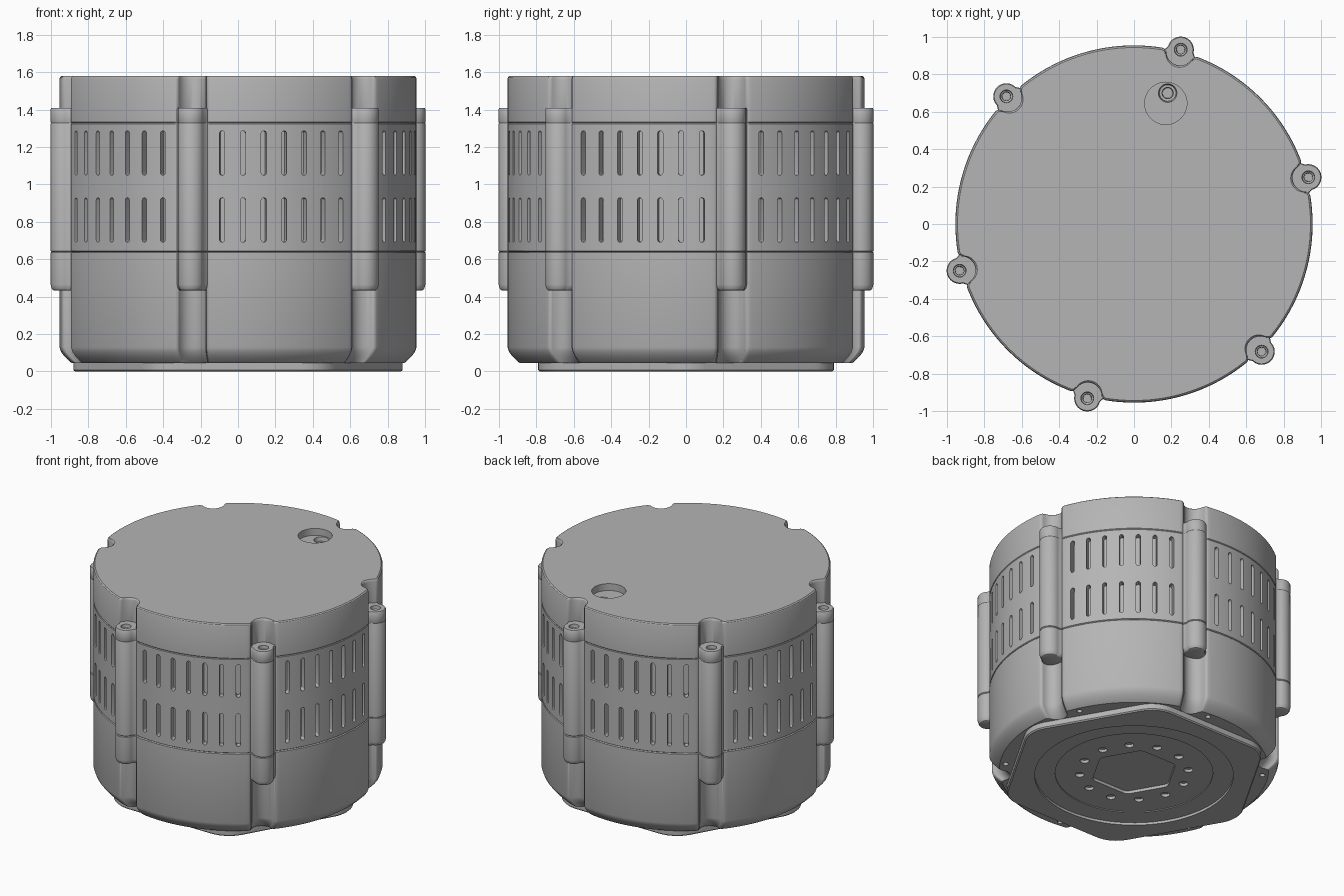
import bpy, bmesh
from math import sin, cos, pi, radians, sqrt
from mathutils import Vector, Matrix

cube = bpy.data.objects.get("Cube")
if cube:
    bpy.data.objects.remove(cube, do_unlink=True)

grey = bpy.data.materials.new("neutral grey")
grey.use_nodes = True
GREY = (0.46, 0.46, 0.46, 1)
grey.diffuse_color = GREY
grey.node_tree.nodes["Principled BSDF"].inputs["Base Color"].default_value = GREY

R = 0.955                     # body radius
LUG_D = 0.965                 # lug centre distance
LUG_ANGLES = [radians(15 + 60 * i) for i in range(6)]


# ---- helpers ----
def arc(cx, cy, r, a0, a1, n):
    """Points on an arc, angles in degrees."""
    steps = [radians(a0 + (a1 - a0) * i / n) for i in range(n + 1)]
    return [(cx + r * cos(a), cy + r * sin(a)) for a in steps]


def circle(r, n=32, cx=0, cy=0):
    return arc(cx, cy, r, 0, 360, n)[:-1]


def rounded_hex(apothem, fillet):
    d = (apothem - fillet) / cos(pi / 6)
    pts = []
    for a in range(0, 360, 60):
        pts += arc(d * cos(radians(a)), d * sin(radians(a)), fillet, a - 30, a + 30, 8)
    return pts


def loft(bm, outline, levels, matrix=Matrix()):
    """Stack scaled copies of an outline; levels are (z, scale)."""
    rings = [[bm.verts.new(matrix @ Vector((x * s, y * s, z))) for x, y in outline]
             for z, s in levels]
    n = len(outline)
    for low, high in zip(rings, rings[1:]):
        for i in range(n):
            j = (i + 1) % n
            bm.faces.new((low[i], low[j], high[j], high[i]))
    bm.faces.new(rings[0][::-1])
    bm.faces.new(rings[-1])


def finish(name, bm):
    bmesh.ops.recalc_face_normals(bm, faces=bm.faces)
    mesh = bpy.data.meshes.new(name)
    bm.to_mesh(mesh)
    bm.free()
    mesh.materials.append(grey)
    obj = bpy.data.objects.new(name, mesh)
    bpy.context.collection.objects.link(obj)
    return obj


def cut(obj, shapes):
    """Subtract (outline, levels, matrix) shapes from an object."""
    bm = bmesh.new()
    for shape in shapes:
        loft(bm, *shape)
    cutter = finish("cutter", bm)
    cutter.hide_render = True
    mod = obj.modifiers.new("cut", 'BOOLEAN')
    mod.operation = 'DIFFERENCE'
    mod.solver = 'EXACT'
    mod.object = cutter
    bpy.context.view_layer.objects.active = obj
    bpy.ops.object.modifier_apply(modifier=mod.name)
    bpy.data.objects.remove(cutter, do_unlink=True)


def smooth(obj):
    bpy.ops.object.select_all(action='DESELECT')
    obj.select_set(True)
    bpy.context.view_layer.objects.active = obj
    bpy.ops.object.shade_smooth_by_angle(angle=radians(32))


def at(x, y):
    return Matrix.Translation((x, y, 0))


def polar(r, degrees):
    return at(r * cos(radians(degrees)), r * sin(radians(degrees)))


def seam(z, depth):
    return [(z - 0.005, 1), (z, 1 - depth), (z + 0.005, 1)]


# ---- housing: round outline with six filleted bolt grooves ----
G, F = 0.075, 0.022           # groove radius and edge fillet
fillet_v = sqrt((R - F) ** 2 - (G + F) ** 2)
right_side = arc(G + F, fillet_v, F, 180, 84, 5)
left_side = [(-u, v) for u, v in right_side[::-1]]
groove = left_side + arc(0, LUG_D - 0.01, G, 180, 360, 14)[1:-1] + right_side
half = 6.0                    # half angle of a groove with its fillets
outline = []
for a in LUG_ANGLES:
    # tangent axis runs clockwise, so the groove is walked in reverse
    for u, v in groove[::-1]:
        outline.append((v * cos(a) + u * sin(a), v * sin(a) - u * cos(a)))
    deg = a * 180 / pi
    outline += arc(0, 0, R, deg + half + 1, deg + 60 - half - 1, 24)

bm = bmesh.new()
loft(bm, outline, [(0.045, 0.93), (0.055, 0.945), (0.08, 0.971), (0.105, 0.991), (0.13, 1)]
     + seam(0.64, 0.008) + seam(1.328, 0.004) + [(1.562, 1), (1.574, 0.996), (1.58, 0.988)])
housing = finish("housing", bm)

# ventilation slots: two rows of seven between each pair of lugs
slots = []
for row_z in (0.81, 1.168):
    slot = arc(0, 0.105, 0.014, 0, 180, 8) + arc(0, -0.105, 0.014, 180, 360, 8)
    for sector in range(6):
        for k in range(-3, 4):
            turn = Matrix.Rotation(radians(45 + 60 * sector + 6.7 * k), 4, 'Z')
            upright = Matrix(((0, 0, 1, 0), (1, 0, 0, 0), (0, 1, 0, row_z), (0, 0, 0, 1)))
            slots.append((slot, [(R - 0.045, 1), (R + 0.03, 1)], turn @ upright))
cut(housing, slots)

# cable recess in the lid, with a stepped hole in its floor
cut(housing, [(circle(0.113, 48), [(1.53, 1), (1.7, 1)], at(0.17, 0.645))])
cut(housing, [(circle(0.055), [(1.44, 0.5), (1.5, 0.55), (1.501, 0.8), (1.56, 1)],
               at(0.18, 0.70))])
# small screw holes under the rim
cut(housing, [(circle(0.018, 16), [(0, 1), (0.1, 1)], polar(0.85, 25 + 60 * i))
              for i in range(6)])
smooth(housing)

# ---- bolt lugs: round outside, wedge shaped root blending into the housing ----
lug = ([(-0.085, -0.1), (-0.085, -0.022)][::-1] + [(0.085, -0.1), (0.085, -0.022)]
       + arc(0, 0, 0.07, 0, 180, 18))
for i, a in enumerate(LUG_ANGLES):
    bm = bmesh.new()
    place = at(LUG_D * cos(a), LUG_D * sin(a)) @ Matrix.Rotation(a - pi / 2, 4, 'Z')
    loft(bm, lug, [(0.432, 0.72), (0.436, 0.84), (0.447, 0.94), (0.465, 1)]
         + seam(0.64, 0.06) + seam(1.328, 0.03) + [(1.402, 1), (1.41, 0.93)], place)
    obj = finish(f"bolt_lug_{i + 1}", bm)
    cut(obj, [(circle(0.036, 24), [(1.28, 0.6), (1.38, 0.65), (1.385, 0.9), (1.43, 1)],
               polar(LUG_D, a * 180 / pi))])
    smooth(obj)

# ---- base plate: rounded hexagon with a dished centre ----
bm = bmesh.new()
loft(bm, rounded_hex(0.79, 0.207), [(0, 0.99), (0.008, 1), (0.1, 1)])
base = finish("base_plate", bm)
cut(base, [(circle(0.655, 96), [(-0.1, 1), (0.018, 1)])])
cut(base, [(circle(0.52, 96), [(-0.1, 1), (0.024, 1)])])
cut(base, [(rounded_hex(0.253, 0.05), [(-0.1, 1), (0.065, 1)])]
    + [(circle(0.03, 20), [(-0.1, 1), (0.07, 1)], polar(0.36, 15 + 30 * i))
       for i in range(12)])
smooth(base)
